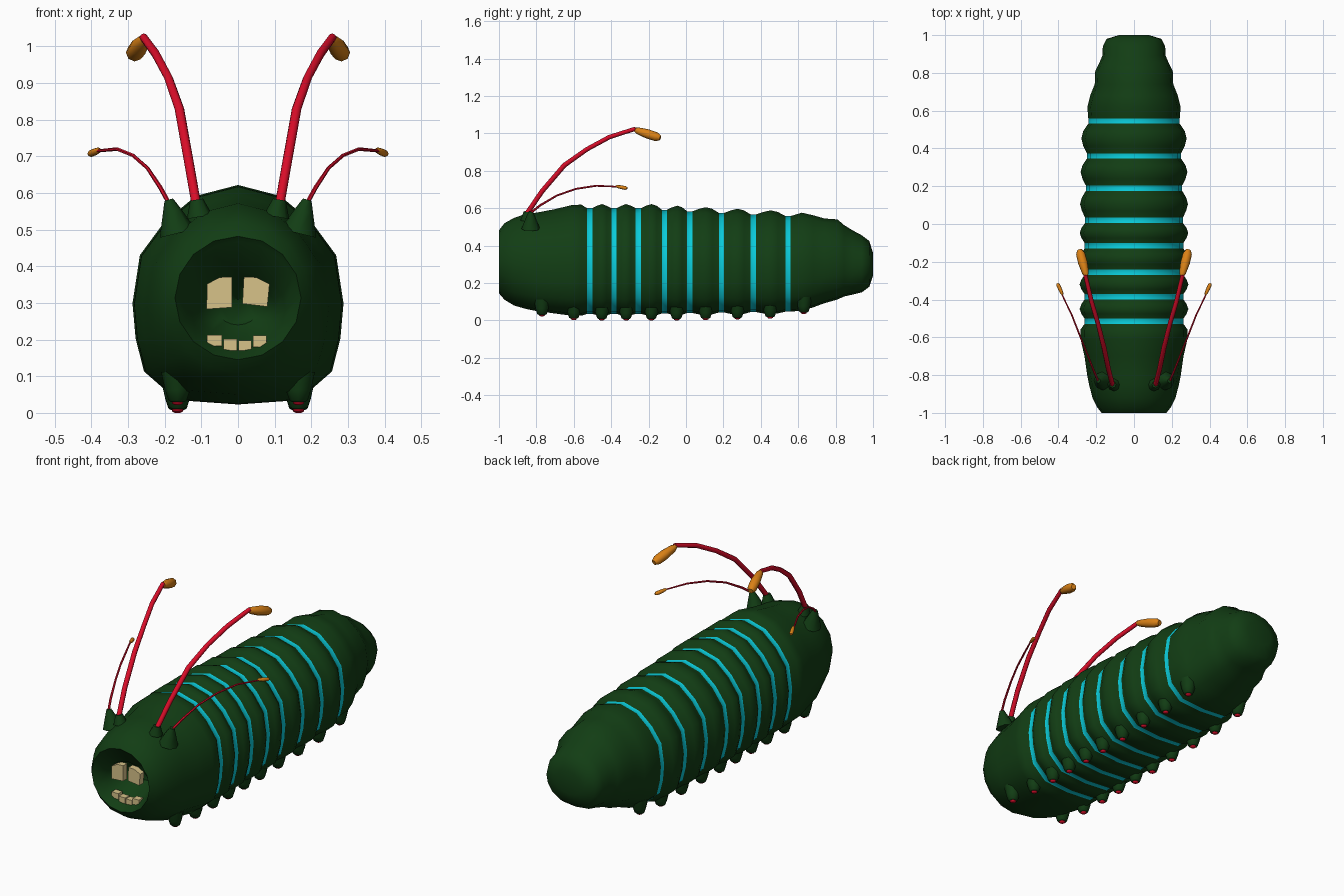
import bpy, bmesh, math
from mathutils import Vector

if "Cube" in bpy.data.objects:
    bpy.data.objects.remove(bpy.data.objects["Cube"])


def material(name, rgb):
    m = bpy.data.materials.new(name)
    m.diffuse_color = (*rgb, 1)
    m.use_nodes = True
    m.node_tree.nodes["Principled BSDF"].inputs["Base Color"].default_value = m.diffuse_color
    return m


GREEN = material("dark_green", (0.006, 0.047, 0.007))
CYAN = material("cyan", (0.003, 0.60, 0.70))
RED = material("red", (0.70, 0.004, 0.022))
ORANGE = material("orange", (0.70, 0.22, 0.008))
IVORY = material("ivory", (0.68, 0.54, 0.25))


def finish(name, bm, mats, angle=50):
    bmesh.ops.recalc_face_normals(bm, faces=bm.faces[:])
    me = bpy.data.meshes.new(name)
    bm.to_mesh(me)
    bm.free()
    for m in mats:
        me.materials.append(m)
    ob = bpy.data.objects.new(name, me)
    bpy.context.collection.objects.link(ob)
    if angle:
        bpy.ops.object.select_all(action='DESELECT')
        ob.select_set(True)
        bpy.context.view_layer.objects.active = ob
        bpy.ops.object.shade_smooth_by_angle(angle=math.radians(angle))
    return ob


def loft(name, rings, mats, index_of=lambda i: 0, angle=50):
    """Skin a list of point rings and cap both ends."""
    bm = bmesh.new()
    vs = [[bm.verts.new(p) for p in r] for r in rings]
    n = len(vs[0])
    for i in range(len(vs) - 1):
        for j in range(n):
            k = (j + 1) % n
            f = bm.faces.new((vs[i][j], vs[i][k], vs[i + 1][k], vs[i + 1][j]))
            f.material_index = index_of(i)
    bm.faces.new(vs[0])
    bm.faces.new(vs[-1])
    return finish(name, bm, mats, angle)


def tube(name, path, radii, mat, sides=8):
    """Round tube along a path with a radius at each point."""
    path = [Vector(p) for p in path]
    rings = []
    for i, p in enumerate(path):
        d = (path[min(i + 1, len(path) - 1)] - path[max(i - 1, 0)]).normalized()
        a = d.cross(Vector((1, 0, 0))).normalized()
        b = d.cross(a)
        rings.append([p + radii[i] * (a * math.cos(t) + b * math.sin(t))
                      for t in (2 * math.pi * k / sides for k in range(sides))])
    return loft(name, rings, [mat])


# Body cross-section: half profile from belly to back, blended to a circle at the ends
HALF = [(0, 0), (.58, .02), (.89, .15), (.97, .30), (1, .46),
        (.93, .68), (.70, .83), (.40, .95), (0, 1)]


def section(y, hw, zb, zt, blend):
    pts = []
    for i in range(16):
        u, v = HALF[i] if i <= 8 else HALF[16 - i]
        t = math.pi * (i if i <= 8 else 16 - i) / 8
        u += (math.sin(t) - u) * blend
        v += ((1 - math.cos(t)) / 2 - v) * blend
        pts.append((u * hw * (1 if i <= 8 else -1), y, zb + v * (zt - zb)))
    return pts


# Mouth hollow from its back wall out to the lip, then the head
rows = [(-.80, .05, .24, .31, 1), (-.86, .105, .20, .36, 1), (-.93, .13, .18, .385, 1),
        (-.985, .163, .152, .468, 1), (-1.0, .172, .145, .482, 1),
        (-.97, .195, .11, .52, .9), (-.92, .22, .08, .548, .6), (-.85, .238, .06, .572, .3),
        (-.80, .248, .05, .576, .1), (-.70, .262, .037, .595, 0), (-.61, .283, .025, .617, 0),
        (-.56, .284, .025, .619, 0)]

# Segments bulge between narrow painted grooves
BANDS = [-.515, -.385, -.255, -.115, .02, .19, .36, .545]
band_rows = set()
for i, y in enumerate(BANDS):
    t = max(0, i - 2) / 5
    top, bot = .600 - .042 * t, .035 + .012 * t
    for dy in (-.014, .014):
        if dy < 0:
            band_rows.add(len(rows))
        rows.append((y + dy, .262 - .02 * t * t, bot, top, 0))
    if i < 7:
        for f, bulge in ((.25, .6), (.5, 1), (.75, .6)):
            yy = y + .014 + f * (BANDS[i + 1] - y - .028)
            rows.append((yy, .264 - .015 * t * t + .024 * bulge, bot - .012 * bulge,
                         top + .022 * bulge, 0))

# Tail folds
rows += [(.62, .247, .052, .576, 0), (.68, .232, .07, .562, 0), (.74, .208, .092, .545, .1),
         (.81, .205, .112, .540, .2), (.845, .187, .128, .51, .3), (.89, .168, .138, .482, .4),
         (.94, .165, .15, .455, .5), (.98, .145, .18, .425, .7), (1.0, .08, .24, .36, 1)]
loft("body", [section(*r) for r in rows], [GREEN, CYAN],
     lambda i: 1 if i in band_rows else 0)

# Stubby legs with red tips
LEGS = [(-.77, .042), (-.60, .022), (-.45, .02), (-.32, .02), (-.185, .02), (-.05, .02),
        (.105, .022), (.275, .026), (.45, .03), (.63, .055)]
for n, (y, z) in enumerate(LEGS):
    for side, s in (("left", -1), ("right", 1)):
        x = .165 * s
        tube(f"{side}_leg_{n + 1}",
             [(x, y, z + .07), (x, y, z + .02), (x, y, z - .008), (x, y, z - .012)],
             [.045, .034, .025, .018], GREEN)
        tube(f"{side}_leg_tip_{n + 1}",
             [(x, y, z - .005), (x, y, z - .016), (x, y, z - .02)], [.017, .015, .008], RED)

# Feelers with orange clubs, rising from small sockets
LONG = [(.113, -.855, .565), (.135, -.77, .69), (.16, -.65, .83), (.19, -.53, .915),
        (.225, -.41, .98), (.258, -.27, 1.025)]
SHORT = [(.19, -.83, .575), (.212, -.78, .615), (.247, -.69, .668), (.287, -.59, .703),
         (.33, -.48, .72), (.383, -.37, .715)]


def along(a, b, ts):
    a, b = Vector(a), Vector(b)
    return [a.lerp(b, t) for t in ts]


TS = (0, .12, .5, .85, 1)
for side, s in (("left", -1), ("right", 1)):
    def flip(pts):
        return [(p[0] * s, p[1], p[2]) for p in pts]
    tube(f"{side}_long_feeler", flip(LONG), [.013, .013, .013, .012, .012, .011], RED)
    tube(f"{side}_long_feeler_club", flip(along((.253, -.275, 1.02), (.288, -.138, .975), TS)),
         [.010, .018, .025, .024, .014], ORANGE)
    tube(f"{side}_short_feeler", flip(SHORT), [.006, .006, .005, .005, .005, .004], RED, 6)
    tube(f"{side}_short_feeler_club", flip(along((.378, -.375, .718), (.405, -.315, .706), TS)),
         [.004, .008, .010, .010, .006], ORANGE)
    tube(f"{side}_short_feeler_socket",
         flip([(.165, -.83, .49), (.18, -.83, .55), (.189, -.83, .582)]),
         [.05, .026, .012], GREEN)
    tube(f"{side}_long_feeler_socket",
         flip([(.105, -.85, .535), (.113, -.85, .582)]), [.035, .018], GREEN)


# Teeth as thin slabs cut to shape
def tooth(name, corners, y=-.955, depth=.035):
    loft(name, [[(x, y + d, z) for x, z in corners] for d in (0, depth)], [IVORY], angle=0)


tooth("upper_left_tooth", [(-.086, .283), (-.016, .288), (-.016, .371), (-.05, .37), (-.084, .352)])
tooth("upper_right_tooth", [(.012, .298), (.08, .290), (.086, .352), (.05, .37), (.016, .371)])
for n, (x0, x1, z0, z1) in enumerate([(-.084, -.044, .182, .213), (-.040, -.003, .170, .201),
                                      (.001, .037, .170, .198), (.041, .078, .180, .211)]):
    tooth(f"lower_tooth_{n + 1}", [(x0, z0), (x1, z0), (x1, z1), (x0, z1)])
